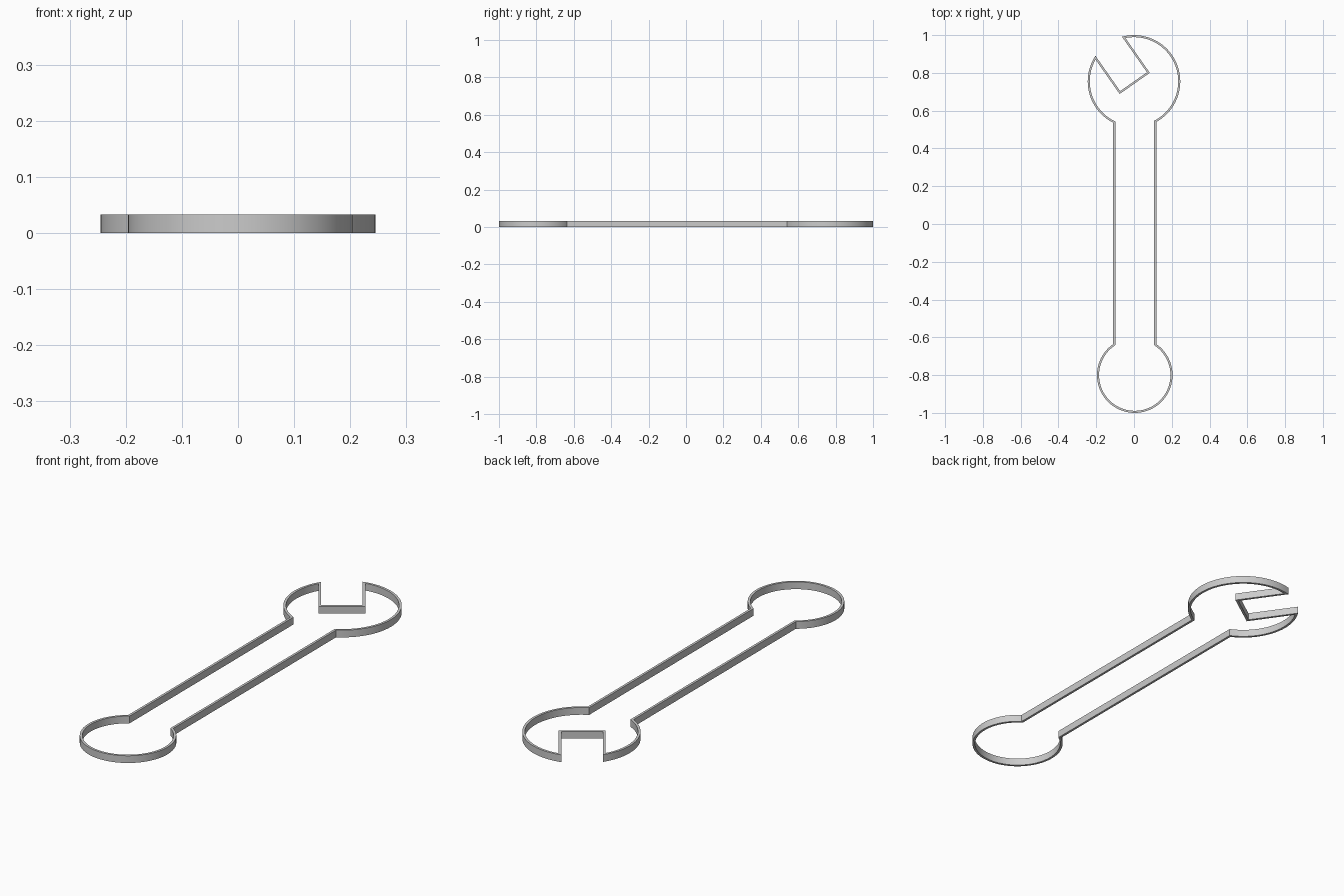
import bpy, bmesh
from math import sin, cos, sqrt, atan2, radians, pi
from mathutils import Vector

if "Cube" in bpy.data.objects:
    bpy.data.objects.remove(bpy.data.objects["Cube"])

HEIGHT, WALL = 0.033, 0.011
JAW_C, JAW_R = Vector((0.0, 0.755)), 0.245
END_C, END_R = Vector((0.004, -0.8)), 0.2
HANDLE_X, HANDLE_HALF = 0.004, 0.114
SLOT_ANGLE, SLOT_HALF, SLOT_SHIFT, SLOT_BASE = radians(35), 0.0865, -0.003, 0.0


def arc(c, r, a0, a1, n):
    """Counter-clockwise arc points, ends included."""
    while a1 < a0:
        a1 += 2 * pi
    return [c + r * Vector((cos(a0 + (a1 - a0) * i / n), sin(a0 + (a1 - a0) * i / n)))
            for i in range(n + 1)]


def handle_angle(c, r, side, up):
    """Angle at which a round end meets the handle side."""
    dx = HANDLE_X + side * HANDLE_HALF - c.x
    return atan2(up * sqrt(r * r - dx * dx), dx)


def inset(pts, d):
    """Mitred inward offset of a counter-clockwise outline."""
    out = []
    for i, p in enumerate(pts):
        a = (p - pts[i - 1]).normalized()
        b = (pts[(i + 1) % len(pts)] - p).normalized()
        na, nb = Vector((-a.y, a.x)), Vector((-b.y, b.x))
        out.append(p + (na + nb) * d / (1 + na.dot(nb)))
    return out


# Tilted jaw slot
u = Vector((cos(SLOT_ANGLE), sin(SLOT_ANGLE)))
v = Vector((-u.y, u.x))
left, right = SLOT_SHIFT - SLOT_HALF, SLOT_SHIFT + SLOT_HALF
slot = [JAW_C + u * right + v * SLOT_BASE, JAW_C + u * left + v * SLOT_BASE]


def tip_angle(s):
    p = u * s + v * sqrt(JAW_R ** 2 - s * s)
    return atan2(p.y, p.x)


# Outer outline, counter-clockwise
outline = arc(JAW_C, JAW_R, handle_angle(JAW_C, JAW_R, 1, -1), tip_angle(right), 56)
outline += slot
outline += arc(JAW_C, JAW_R, tip_angle(left), handle_angle(JAW_C, JAW_R, -1, -1), 32)
outline += arc(END_C, END_R, handle_angle(END_C, END_R, -1, 1),
               handle_angle(END_C, END_R, 1, 1), 80)

# Thin wall following the wrench outline
bm = bmesh.new()
rings = [[bm.verts.new((p.x, p.y, z)) for p in loop]
         for loop, z in ((outline, 0), (outline, HEIGHT),
                         (inset(outline, WALL), HEIGHT), (inset(outline, WALL), 0))]
n = len(outline)
for k in range(4):
    a, b = rings[k], rings[(k + 1) % 4]
    for i in range(n):
        j = (i + 1) % n
        bm.faces.new((a[i], a[j], b[j], b[i]))
bmesh.ops.recalc_face_normals(bm, faces=bm.faces)
mesh = bpy.data.meshes.new("wrench_outline_wall")
bm.to_mesh(mesh)
bm.free()
obj = bpy.data.objects.new("wrench_outline_wall", mesh)
bpy.context.collection.objects.link(obj)
bpy.context.view_layer.objects.active = obj
obj.select_set(True)
bpy.ops.object.shade_smooth_by_angle(angle=radians(30))
